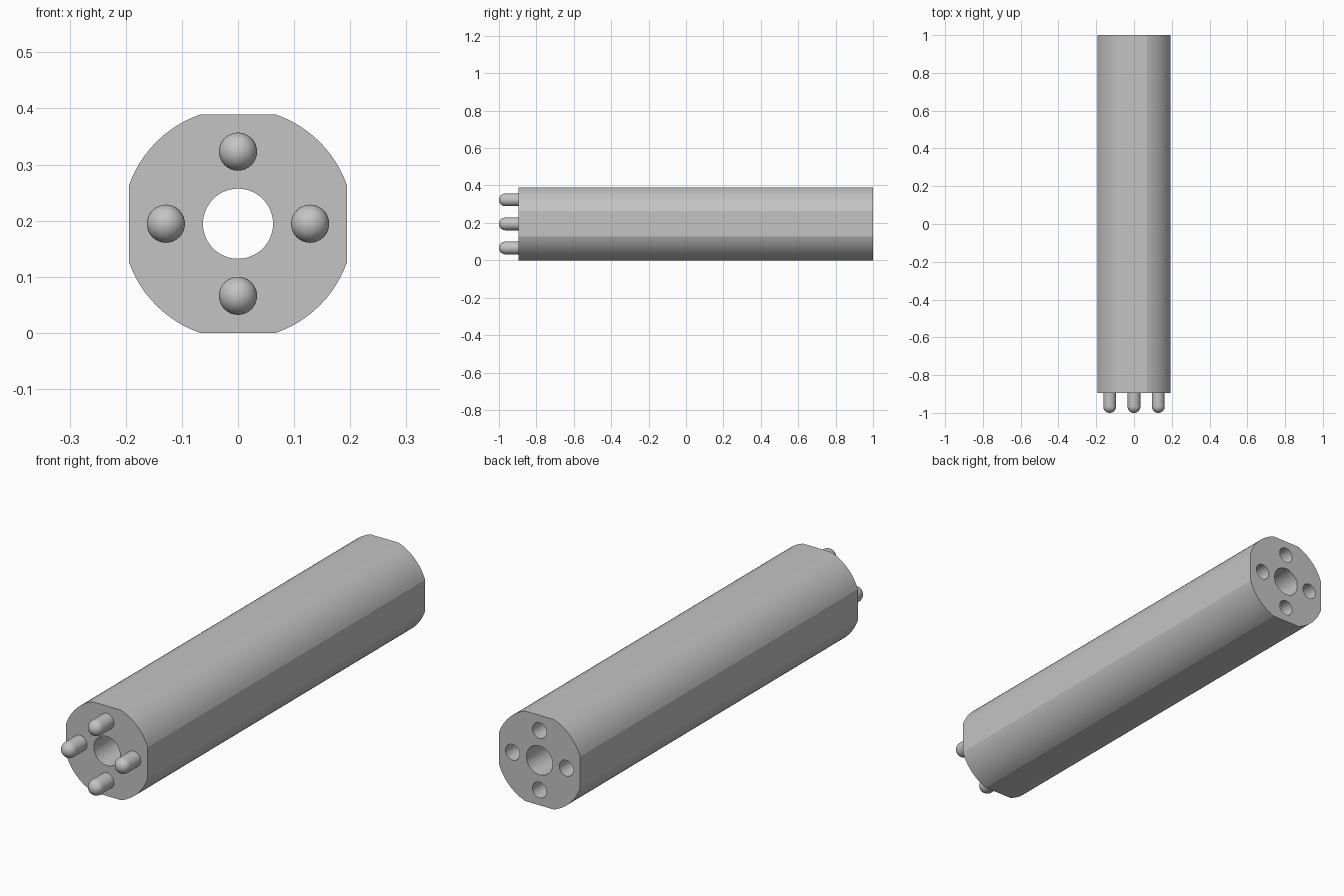
import bpy, bmesh, math
from math import sin, cos, pi
from mathutils import Matrix, Vector

default = bpy.data.objects.get("Cube")
if default:
    bpy.data.objects.remove(default, do_unlink=True)

CZ = 0.1945          # height of the long axis, also half the width
RADIUS = 0.206       # rounded corners of the body
FRONT, BACK = -0.895, 1.0
BORE = 0.0625
PIN_R, PIN_RING = 0.034, 0.1285
SHIFT = BACK - FRONT

grey = bpy.data.materials.new("plain_grey")
grey.use_nodes = True
colour = (0.55, 0.55, 0.55, 1)
grey.diffuse_color = colour
grey.node_tree.nodes["Principled BSDF"].inputs["Base Color"].default_value = colour


def make_object(name, bm):
    bmesh.ops.recalc_face_normals(bm, faces=bm.faces)
    mesh = bpy.data.meshes.new(name)
    bm.to_mesh(mesh)
    bm.free()
    mesh.materials.append(grey)
    obj = bpy.data.objects.new(name, mesh)
    bpy.context.collection.objects.link(obj)
    return obj


def prism(name, outline, y0, y1):
    """Extrude an (x, z) outline along y."""
    bm = bmesh.new()
    face = bm.faces.new([bm.verts.new((x, y0, z + CZ)) for x, z in outline])
    result = bmesh.ops.extrude_face_region(bm, geom=[face], use_keep_orig=True)
    moved = [v for v in result["geom"] if isinstance(v, bmesh.types.BMVert)]
    bmesh.ops.translate(bm, verts=moved, vec=(0, y1 - y0, 0))
    return make_object(name, bm)


def round_pin(name, x, z, shift=0.0):
    """Round-nosed rod pointing forward, rooted inside the body."""
    bm = bmesh.new()
    root = FRONT + 0.025
    nose = -1 + PIN_R
    profile = [(0, root), (PIN_R, root)]
    profile += [(PIN_R * cos(i * pi / 20), nose - PIN_R * sin(i * pi / 20)) for i in range(11)]
    verts = [bm.verts.new((r, y, 0)) for r, y in profile]
    edges = [bm.edges.new(pair) for pair in zip(verts, verts[1:])]
    bmesh.ops.spin(bm, geom=verts + edges, cent=(0, 0, 0), axis=(0, 1, 0),
                   angle=2 * pi, steps=32)
    bmesh.ops.remove_doubles(bm, verts=bm.verts, dist=0.0001)
    bmesh.ops.transform(bm, matrix=Matrix.Translation(Vector((x, shift, z + CZ))), verts=bm.verts)
    return make_object(name, bm)


def smooth(obj):
    bpy.ops.object.select_all(action='DESELECT')
    obj.select_set(True)
    bpy.context.view_layer.objects.active = obj
    bpy.ops.object.shade_smooth_by_angle(angle=math.radians(15))


# Body: round bar with four flats
flat = math.acos(CZ / RADIUS)
outline = []
for quarter in range(4):
    for i in range(13):
        a = quarter * pi / 2 + flat + (pi / 2 - 2 * flat) * i / 12
        outline.append((RADIUS * cos(a), RADIUS * sin(a)))
body = prism("body", outline, FRONT, BACK)

# Cutters: through bore and four rear sockets matching the pins
places = {"left": (PIN_RING, 0), "top": (0, PIN_RING),
          "right": (-PIN_RING, 0), "bottom": (0, -PIN_RING)}
circle = [(BORE * cos(i * pi / 24), BORE * sin(i * pi / 24)) for i in range(48)]
cutters = [prism("bore_cutter", circle, FRONT - 0.05, BACK + 0.05)]
cutters += [round_pin(side + "_socket_cutter", x, z, SHIFT) for side, (x, z) in places.items()]

bpy.context.view_layer.objects.active = body
for cutter in cutters:
    cutter.hide_render = True
    cut = body.modifiers.new(cutter.name, 'BOOLEAN')
    cut.operation = 'DIFFERENCE'
    cut.solver = 'EXACT'
    cut.object = cutter
    bpy.ops.object.modifier_apply(modifier=cut.name)
for cutter in cutters:
    bpy.data.objects.remove(cutter, do_unlink=True)
smooth(body)

# Four front pins
for side, (x, z) in places.items():
    smooth(round_pin(side + "_pin", x, z))
